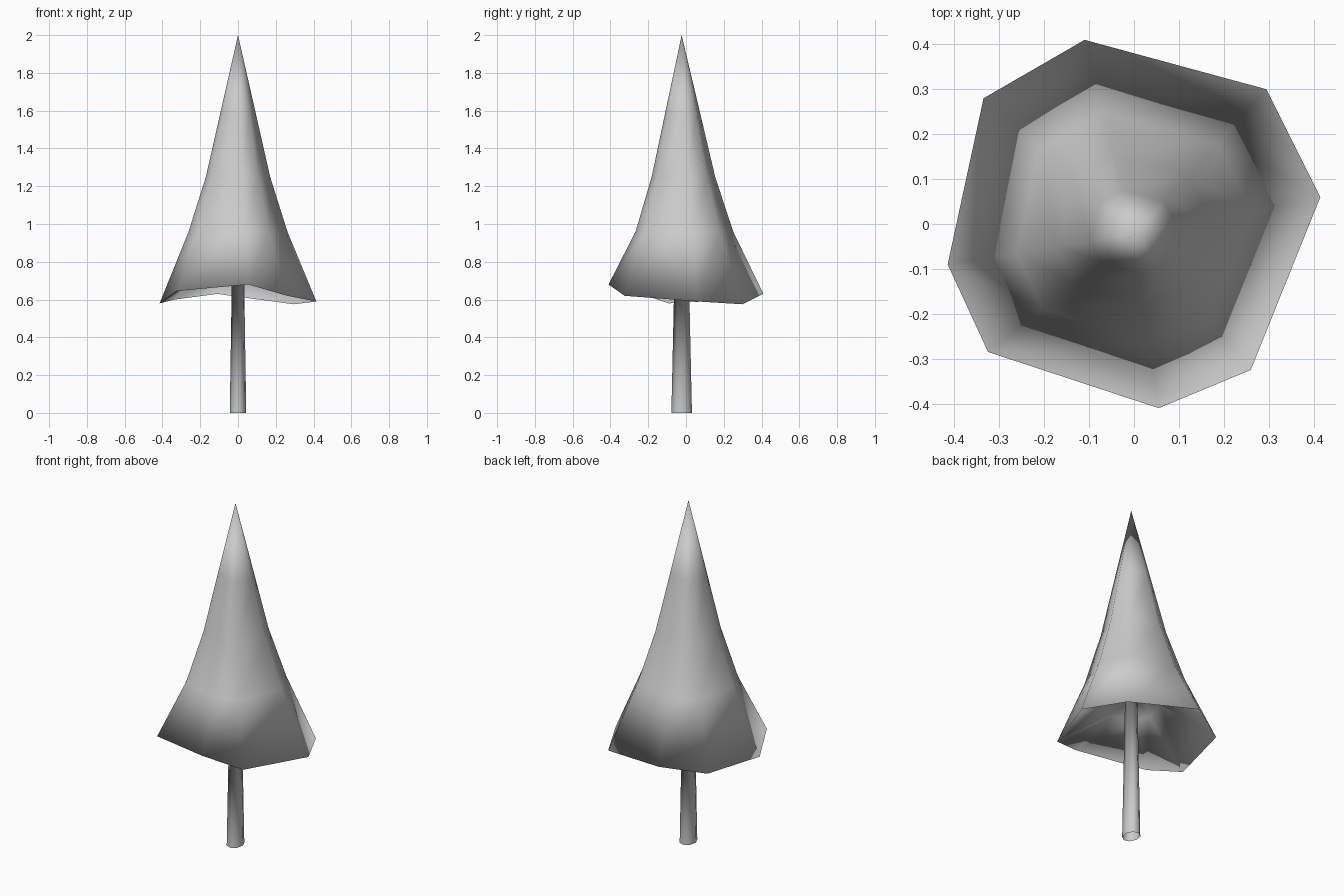
import bpy, math
from mathutils import Vector

cube = bpy.data.objects.get("Cube")
if cube:
    bpy.data.objects.remove(cube)

grey = bpy.data.materials.new("plain_grey")
grey.use_nodes = True
grey.diffuse_color = (0.6, 0.6, 0.6, 1)
grey.node_tree.nodes["Principled BSDF"].inputs["Base Color"].default_value = (0.6, 0.6, 0.6, 1)

AXIS = Vector((0, -0.023, 0))

# Wavy, irregular lower edge of the foliage
rim = [Vector(p) for p in (
    (0.415, 0.06, 0.59), (0.295, 0.30, 0.575), (-0.11, 0.41, 0.63), (-0.335, 0.28, 0.60),
    (-0.415, -0.09, 0.58), (-0.325, -0.285, 0.645), (0.055, -0.41, 0.68), (0.26, -0.325, 0.62))]


def shrunk_rim(scale, z):
    return [AXIS + Vector(((p.x - AXIS.x) * scale, (p.y - AXIS.y) * scale, z)) for p in rim]


def trunk_ring(rx, ry, z):
    angles = [math.radians(45 * i + 8) for i in range(8)]
    return [AXIS + Vector((rx * math.cos(a), ry * math.sin(a), z)) for a in angles]


def loft(name, rings, tip):
    """Skin a stack of equal-length rings and close it with a tip."""
    n = len(rings[0])
    verts = [p for ring in rings for p in ring] + [tip]
    faces = [(r * n + i, r * n + (i + 1) % n, (r + 1) * n + (i + 1) % n, (r + 1) * n + i)
             for r in range(len(rings) - 1) for i in range(n)]
    last = (len(rings) - 1) * n
    faces += [(last + i, last + (i + 1) % n, len(verts) - 1) for i in range(n)]
    mesh = bpy.data.meshes.new(name)
    mesh.from_pydata(verts, [], faces)
    mesh.materials.append(grey)
    mesh.shade_smooth()
    obj = bpy.data.objects.new(name, mesh)
    bpy.context.collection.objects.link(obj)


# One continuous smooth skin: open-bottomed trunk, hollow underside, rim, then the cone
trunk = [trunk_ring(0.044, 0.055, 0), trunk_ring(0.03, 0.035, 0.9)]
underside = [shrunk_rim(0.35, 0.8)]
cone = [shrunk_rim(s, z) for s, z in ((0.63, 0.96), (0.41, 1.25), (0.23, 1.58))]
loft("trunk_and_foliage", trunk + underside + [rim] + cone, AXIS + Vector((0, 0, 2)))
